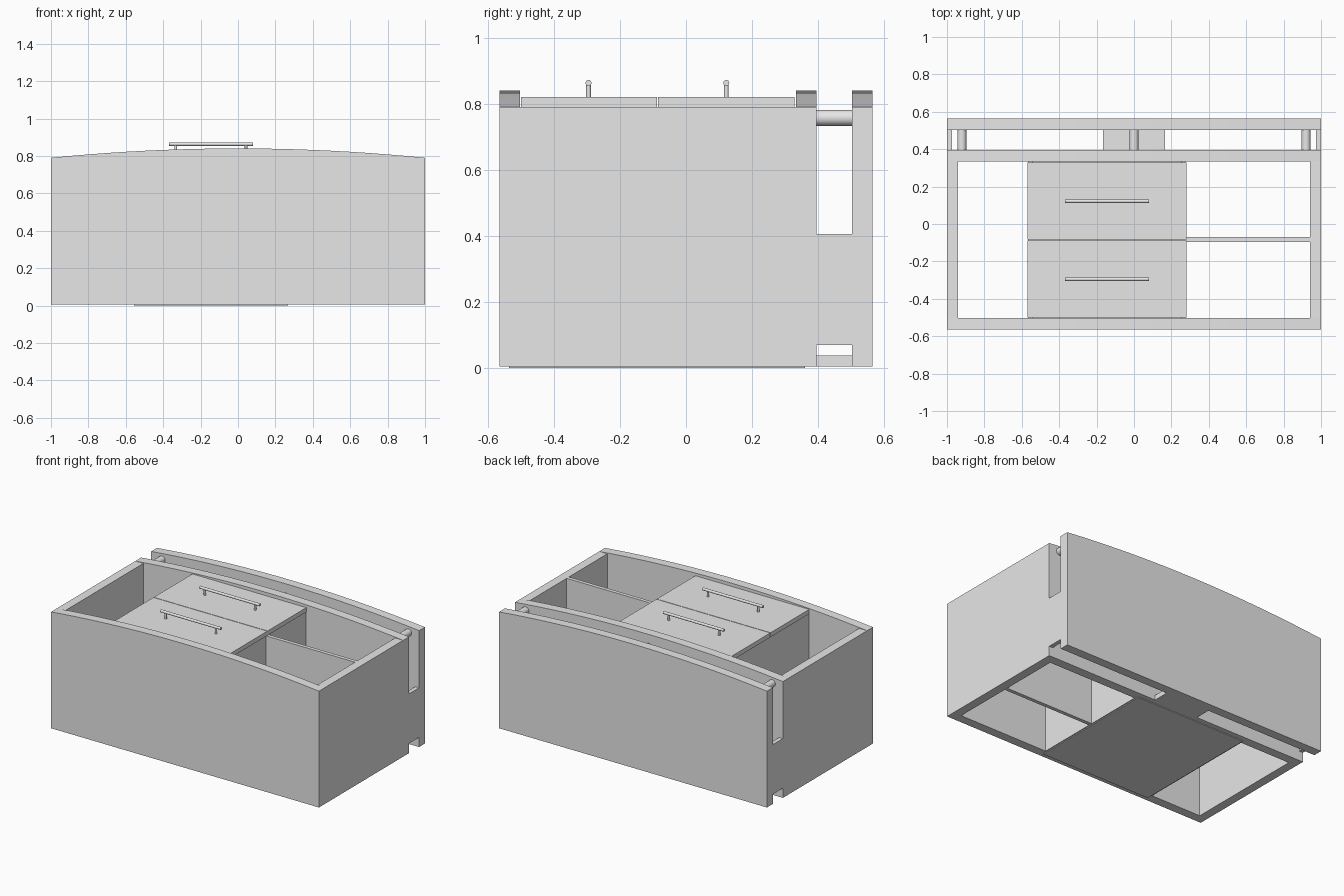
import bpy, bmesh, math
from mathutils import Matrix

if "Cube" in bpy.data.objects:
    bpy.data.objects.remove(bpy.data.objects["Cube"])

grey = bpy.data.materials.new("light grey")
grey.diffuse_color = (0.8, 0.8, 0.8, 1)
grey.use_nodes = True
grey.node_tree.nodes["Principled BSDF"].inputs["Base Color"].default_value = grey.diffuse_color


def finish(name, bm):
    bmesh.ops.recalc_face_normals(bm, faces=bm.faces)
    me = bpy.data.meshes.new(name)
    bm.to_mesh(me)
    bm.free()
    me.materials.append(grey)
    ob = bpy.data.objects.new(name, me)
    bpy.context.collection.objects.link(ob)
    return ob


def box(name, x0, x1, y0, y1, z0, z1):
    bm = bmesh.new()
    m = (Matrix.Translation(((x0 + x1) / 2, (y0 + y1) / 2, (z0 + z1) / 2))
         @ Matrix.Diagonal((x1 - x0, y1 - y0, z1 - z0, 1)))
    bmesh.ops.create_cube(bm, size=1, matrix=m)
    return finish(name, bm)


def rod(name, centre, radius, length, axis, sides=24):
    turn = {"X": Matrix.Rotation(math.pi / 2, 4, "Y"),
            "Y": Matrix.Rotation(math.pi / 2, 4, "X"),
            "Z": Matrix.Identity(4)}[axis]
    bm = bmesh.new()
    bmesh.ops.create_cone(bm, cap_ends=True, segments=sides, radius1=radius,
                          radius2=radius, depth=length,
                          matrix=Matrix.Translation(centre) @ turn)
    for f in bm.faces:
        f.smooth = len(f.verts) == 4
    for e in bm.edges:
        e.smooth = all(len(f.verts) == 4 for f in e.link_faces)
    return finish(name, bm)


BASE, EDGE, CROWN = 0.005, 0.79, 0.84


def arched_panel(name, y0, y1, steps=20):
    # board with a gently curved top edge
    radius = (1 + (CROWN - EDGE) ** 2) / (2 * (CROWN - EDGE))
    xs = [1 - 2 * i / steps for i in range(steps + 1)]
    outline = [(-1, BASE), (1, BASE)]
    outline += [(x, CROWN - radius + math.sqrt(radius ** 2 - x * x)) for x in xs]
    bm = bmesh.new()
    face = bm.faces.new([bm.verts.new((x, y0, z)) for x, z in outline])
    ext = bmesh.ops.extrude_face_region(bm, geom=[face])
    moved = [v for v in ext["geom"] if isinstance(v, bmesh.types.BMVert)]
    bmesh.ops.translate(bm, verts=moved, vec=(0, y1 - y0, 0))
    return finish(name, bm)


# Long arched boards
arched_panel("front_panel", -0.565, -0.503)
arched_panel("middle_panel", 0.333, 0.395)
arched_panel("back_panel", 0.503, 0.565)

# End boards and the spacers behind them
for side, s in (("left", -1), ("right", 1)):
    a, b = sorted((s * 0.94, s))
    box(side + "_end_panel", a, b, -0.503, 0.333, BASE, EDGE)
    a, b = sorted((s * 0.972, s))
    box(side + "_spacer", a, b, 0.395, 0.503, 0.07, 0.405)

# Rods and bottom block bridging the rear slot
for name, x in (("left", -0.92), ("centre", 0), ("right", 0.92)):
    rod(name + "_spacer_rod", (x, 0.449, 0.757), 0.024, 0.108, "Y")
box("centre_spacer_block", -0.165, 0.165, 0.395, 0.503, BASE, 0.038)

# Central compartment
box("compartment_left_wall", -0.565, -0.54, -0.503, 0.333, BASE, EDGE)
box("compartment_right_wall", 0.25, 0.275, -0.503, 0.333, BASE, EDGE)
box("compartment_divider", -0.54, 0.25, -0.095, -0.07, BASE, EDGE)
box("compartment_floor", -0.557, 0.268, -0.535, 0.36, 0.0, 0.02)

# Board dividing the right-hand bay
box("bay_divider", 0.275, 0.94, -0.095, -0.07, BASE, EDGE)

# Lids with bar handles
for name, y0, y1, hy in (("front", -0.5, -0.088, -0.295),
                         ("rear", -0.084, 0.328, 0.122)):
    box(name + "_lid", -0.57, 0.28, y0, y1, EDGE, 0.82)
    rod(name + "_handle_bar", (-0.145, hy, 0.863), 0.009, 0.45, "X")
    for side, x in (("left", -0.333), ("right", 0.043)):
        rod(f"{name}_handle_{side}_post", (x, hy, 0.84), 0.007, 0.042, "Z")
